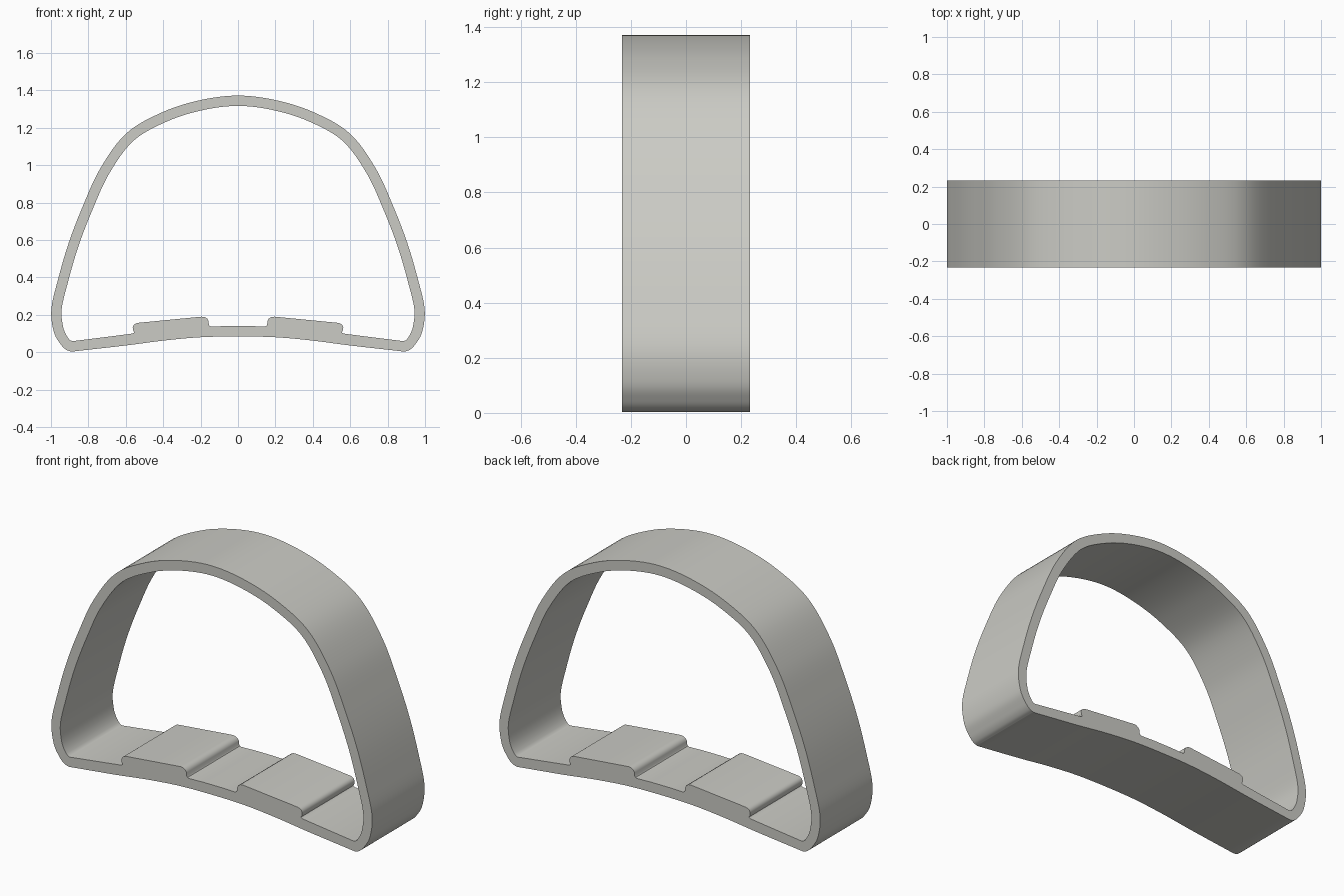
import bpy, bmesh
from mathutils import Vector

if "Cube" in bpy.data.objects:
    bpy.data.objects.remove(bpy.data.objects["Cube"])

HALF_DEPTH = 0.233
WALL = 0.055


def smooth_path(pts, steps=6):
    """Catmull-Rom path whose first point lies on the mirror axis."""
    p = [Vector(q) for q in pts]
    p = [Vector((-p[1].x, p[1].y))] + p + [2 * p[-1] - p[-2]]
    out = []
    for a, b, c, d in zip(p, p[1:], p[2:], p[3:]):
        for i in range(steps):
            t = i / steps
            out.append(0.5 * (2 * b + (c - a) * t + (2 * a - 5 * b + 4 * c - d) * t * t
                              + (3 * b - a - 3 * c + d) * t ** 3))
    return out + [p[-2]]


def inset(path, dist):
    """Move a clockwise path inward along its normals."""
    out = []
    for i, q in enumerate(path):
        t = (path[min(i + 1, len(path) - 1)] - path[max(i - 1, 0)]).normalized()
        if i == 0:
            t = Vector((1, 0))
        out.append(q + Vector((t.y, -t.x)) * dist)
    return out


def mirrored(half):
    """Close a right half that starts and ends on the axis."""
    return half + [Vector((-q.x, q.y)) for q in reversed(half[1:-1])]


# Outer arch from crown to the lower corner
arch = smooth_path([(0, 1.372), (0.2, 1.348), (0.4, 1.285), (0.595, 1.172), (0.735, 0.985),
                    (0.83, 0.78), (0.905, 0.585), (0.962, 0.39), (0.998, 0.23),
                    (0.985, 0.11), (0.95, 0.045), (0.92, 0.014), (0.892, 0.003)])
# Bowed underside
underside = smooth_path([(0, 0.084), (0.2, 0.08), (0.4, 0.062), (0.6, 0.036), (0.892, 0.003)])
outer = mirrored(arch + underside[::-1][1:])

# Inner arch, then the floor with its raised, rounded pad
inner_half = [q for q in inset(arch, WALL) if q.y > 0.14]
inner_half += [Vector(q) for q in [
    (0.933, 0.125), (0.92, 0.094), (0.906, 0.073), (0.896, 0.063), (0.885, 0.059),
    (0.59, 0.096), (0.562, 0.1), (0.555, 0.106), (0.561, 0.117), (0.563, 0.132),
    (0.558, 0.145), (0.548, 0.153), (0.535, 0.157),
    (0.195, 0.19), (0.178, 0.188), (0.164, 0.179), (0.157, 0.165), (0.156, 0.147),
    (0.151, 0.14), (0.142, 0.137), (0.06, 0.14), (0, 0.14)]]
inner = mirrored(inner_half)

# Band: two closed outlines filled and extruded through the depth
curve = bpy.data.curves.new("band_profile", 'CURVE')
curve.dimensions = '2D'
curve.fill_mode = 'BOTH'
curve.extrude = HALF_DEPTH
for loop in (outer, inner):
    spline = curve.splines.new('POLY')
    spline.points.add(len(loop) - 1)
    for pt, q in zip(spline.points, loop):
        pt.co = (q.x, q.y, 0, 1)
    spline.use_cyclic_u = True

band = bpy.data.objects.new("padded_band", curve)
bpy.context.collection.objects.link(band)
band.rotation_euler = (1.5707963, 0, 0)
bpy.context.view_layer.objects.active = band
band.select_set(True)
bpy.ops.object.convert(target='MESH')
band = bpy.context.object
bpy.ops.object.transform_apply(location=False, rotation=True, scale=False)

# Weld caps to walls and make normals consistent
bm = bmesh.new()
bm.from_mesh(band.data)
bmesh.ops.remove_doubles(bm, verts=bm.verts, dist=0.0002)
bmesh.ops.recalc_face_normals(bm, faces=bm.faces)
bm.to_mesh(band.data)
bm.free()

grey = bpy.data.materials.new("warm_grey")
grey.diffuse_color = (0.60, 0.60, 0.56, 1)
grey.use_nodes = True
grey.node_tree.nodes["Principled BSDF"].inputs["Base Color"].default_value = grey.diffuse_color
band.data.materials.clear()
band.data.materials.append(grey)
bpy.ops.object.shade_smooth_by_angle(angle=0.6)
